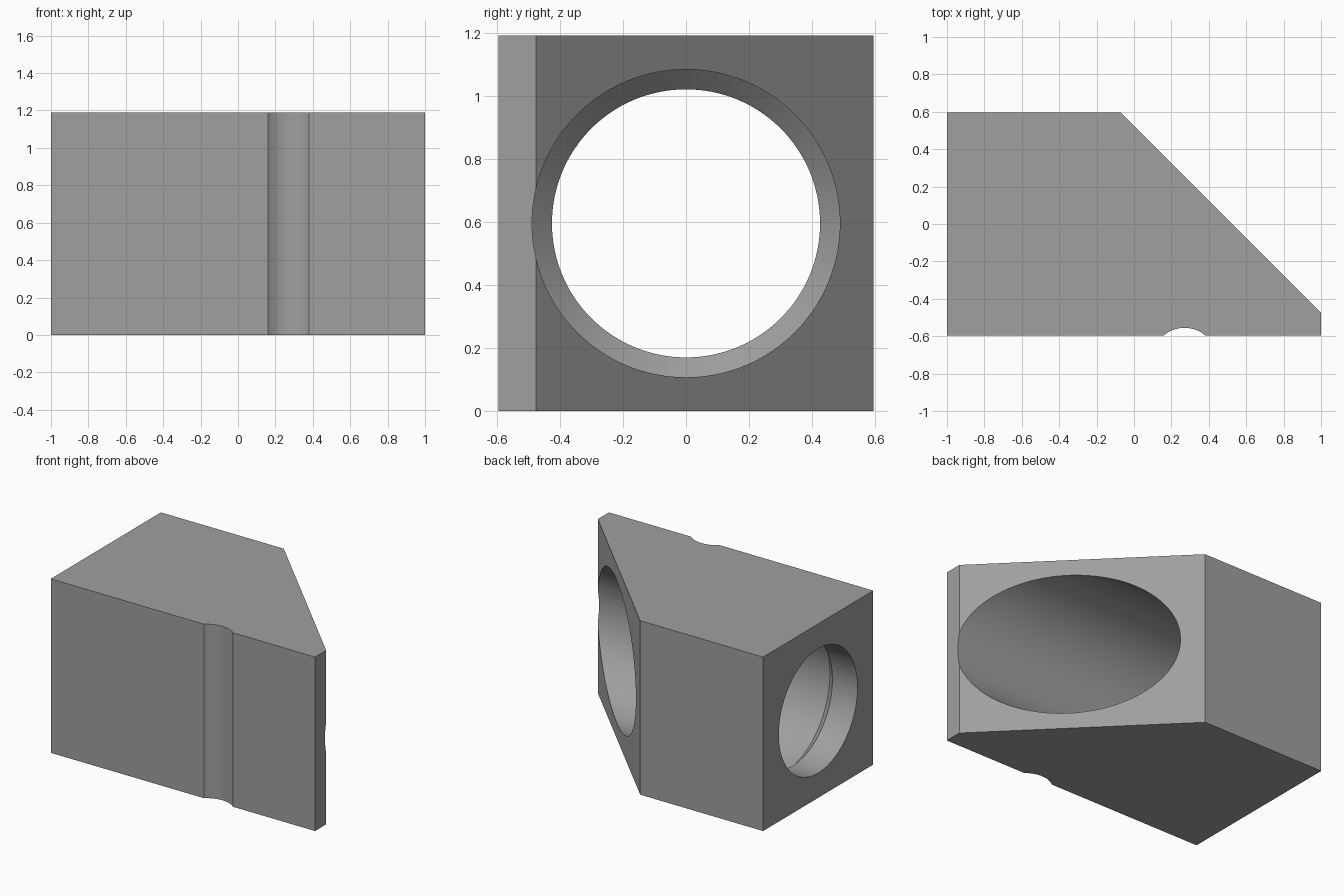
import bpy, bmesh, math

if "Cube" in bpy.data.objects:
    bpy.data.objects.remove(bpy.data.objects["Cube"])

H = 1.19            # block height
D = H / 2           # half depth
AXIS_Z = H / 2      # bore axis height

grey = bpy.data.materials.new("plain grey")
grey.diffuse_color = (0.35, 0.35, 0.35, 1)
grey.use_nodes = True
grey.node_tree.nodes["Principled BSDF"].inputs["Base Color"].default_value = grey.diffuse_color


def make_object(name, bm):
    bmesh.ops.recalc_face_normals(bm, faces=bm.faces)
    mesh = bpy.data.meshes.new(name)
    bm.to_mesh(mesh)
    bm.free()
    mesh.materials.append(grey)
    obj = bpy.data.objects.new(name, mesh)
    bpy.context.collection.objects.link(obj)
    return obj


# Block outline from above: angled back corner and a shallow arc groove in front
half, sag, gx = 0.11, 0.04, 0.27
R = (half ** 2 + sag ** 2) / (2 * sag)
spread = math.asin(half / R)
groove = []
for i in range(17):
    a = -spread + 2 * spread * i / 16
    groove.append((gx + R * math.sin(a), -D + sag - R + R * math.cos(a)))
outline = [(-1, -D)] + groove + [(1, -D), (1, -0.475), (-0.07, D), (-1, D)]

bm = bmesh.new()
base = bm.faces.new([bm.verts.new((x, y, 0)) for x, y in outline])
ext = bmesh.ops.extrude_face_region(bm, geom=[base])
bmesh.ops.translate(bm, vec=(0, 0, H),
                    verts=[v for v in ext["geom"] if isinstance(v, bmesh.types.BMVert)])
block = make_object("block", bm)

# Stepped bore along x: narrow entry, conical shoulder, wide passage
N = 128
profile = [(-1.2, 0.425), (-0.81, 0.425), (-0.747, 0.488), (1.2, 0.488)]
bm = bmesh.new()
rings = []
for x, r in profile:
    rings.append([bm.verts.new((x, r * math.cos(2 * math.pi * i / N),
                                AXIS_Z + r * math.sin(2 * math.pi * i / N)))
                  for i in range(N)])
for a, b in zip(rings, rings[1:]):
    for i in range(N):
        j = (i + 1) % N
        bm.faces.new((a[i], a[j], b[j], b[i]))
bm.faces.new(rings[0])
bm.faces.new(rings[-1])
cutter = make_object("bore_cutter", bm)
cutter.hide_render = True

# Cut the bore and discard the cutter
bpy.context.view_layer.objects.active = block
block.select_set(True)
cutter.select_set(False)
mod = block.modifiers.new("bore", 'BOOLEAN')
mod.operation = 'DIFFERENCE'
mod.solver = 'EXACT'
mod.object = cutter
bpy.ops.object.modifier_apply(modifier=mod.name)
bpy.data.objects.remove(cutter, do_unlink=True)

# Smooth bore and groove, crisp edges elsewhere
bpy.ops.object.shade_smooth_by_angle(angle=math.radians(30))
